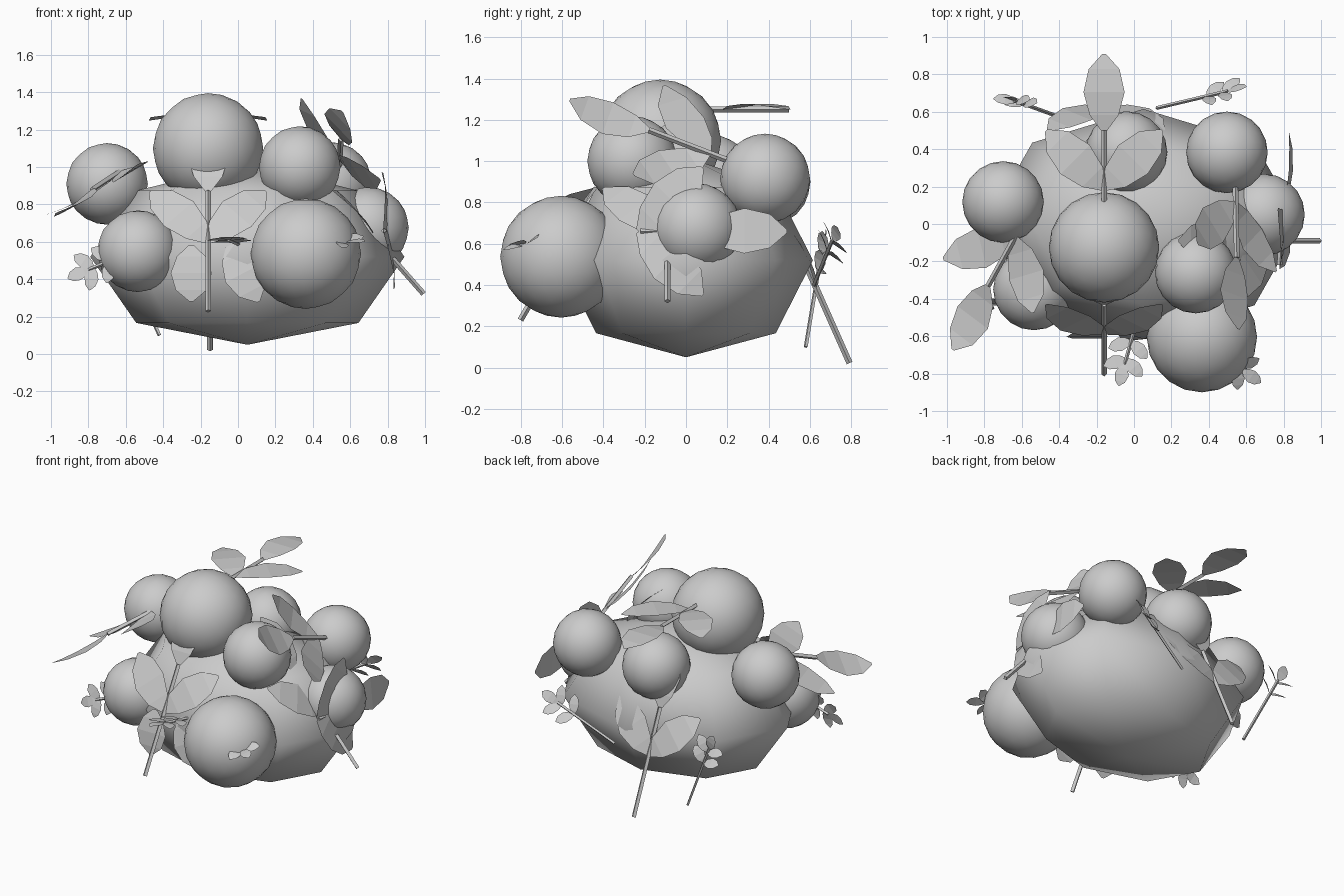
import bpy, bmesh
from math import sin, cos, pi
from mathutils import Vector as V

if "Cube" in bpy.data.objects:
    bpy.data.objects.remove(bpy.data.objects["Cube"])


def make(name, bm, smooth=False):
    me = bpy.data.meshes.new(name)
    bm.normal_update()
    bm.to_mesh(me)
    bm.free()
    for p in me.polygons:
        p.use_smooth = smooth
    ob = bpy.data.objects.new(name, me)
    bpy.context.collection.objects.link(ob)


# Foliage mound: eight-sided, four-ring flattened sphere
bm = bmesh.new()
bmesh.ops.create_uvsphere(bm, u_segments=8, v_segments=4, radius=1)
for v in bm.verts:
    x, y, z = v.co
    v.co = (.05 + .84 * x, .615 * y, max(.05, .52 + .5 * z))
make("foliage_mound", bm, True)


# Round blooms
def bloom(name, r, *pos):
    bm = bmesh.new()
    bmesh.ops.create_icosphere(bm, subdivisions=3, radius=r)
    bmesh.ops.translate(bm, verts=bm.verts, vec=pos)
    make(name, bm, True)


bloom("big_bloom_top", .295, -.16, -.125, 1.10)
bloom("big_bloom_front", .295, .363, -.605, .537)
bloom("bloom_left", .218, -.70, .118, .91)
bloom("bloom_front_left", .218, -.535, -.35, .55)
bloom("bloom_front_right", .218, .33, -.26, 1.0)
bloom("bloom_right", .218, .695, .05, .675)
bloom("bloom_back_right", .218, .497, .383, .915)
bloom("bloom_back", .218, -.04, .385, .90)


def leaf(bm, base, tip, width, nrm):
    """Pointed oval blade, gently arched along its length."""
    d = tip - base
    side = d.cross(nrm).normalized() * width / 2
    up = side.cross(d).normalized() * d.length * .06
    prev = None
    for t, w in ((0, .15), (.2, .7), (.5, 1), (.8, .75), (1, .08)):
        c = base + d * t + up * 4 * t * (1 - t)
        row = [bm.verts.new(c - side * w), bm.verts.new(c + side * w)]
        if prev:
            bm.faces.new((prev[0], prev[1], row[1], row[0]))
        prev = row


def stalk(bm, a, b, r):
    """Thin square stalk."""
    q = (b - a).to_track_quat('Z', 'Y')
    mat = q.to_matrix().to_4x4()
    mat.translation = (a + b) / 2
    bmesh.ops.create_cone(bm, cap_ends=True, segments=4, radius1=r, radius2=r,
                          depth=(b - a).length, matrix=mat)


# Large sprigs: three leaves on a stalk, set by hub, axis and sideways direction
def large_sprig(name, hub, axis, side, length):
    bm = bmesh.new()
    h, d, s = V(hub), V(axis).normalized(), V(side).normalized()
    n = s.cross(d)
    stalk(bm, h - d * length, h, .015)
    leaf(bm, h, h + d * .41, .22, n)
    for k in (-.31, .31):
        leaf(bm, h - d * .31, h + s * k, .22, n)
    make("large_sprig_" + name, bm)


large_sprig("back_top", (-.16, .5, 1.25), (0, 1, 0), (1, 0, 0), .6)
large_sprig("left", (-.78, -.33, .88), (-.46, -.83, -.3), (.78, -.47, .43), .5)
large_sprig("right_top", (.55, -.18, 1.15), (.02, -.94, .36), (.68, -.24, -.7), .6)
large_sprig("right_side", (.8, .08, .66), (.07, 1, 0), (.1, 0, -1), .3)
large_sprig("right_low", (.51, -.09, .87), (-.66, 0, .75), (0, 1, 0), .73)
large_sprig("front", (-.16, -.43, .87), (0, .5, .86), (1, 0, 0), .74)
large_sprig("back_low", (-.15, .5, .68), (0, -.4, .9), (-1, 0, 0), .72)

# Pair of loose leaves hanging at the front
bm = bmesh.new()
for k in (-1, 1):
    leaf(bm, V((-.15 + k * .1, -.56, .58)), V((-.07 + k * .18, -.61, .28)),
         .22, V((0, -1, .2)))
make("hanging_leaves", bm)


# Small sprigs: paired leaflets plus one at the tip
def small_sprig(name, a, b, n):
    bm = bmesh.new()
    a, b, n = V(a), V(b), V(n)
    d = (b - a).normalized()
    s = d.cross(n).normalized()
    stalk(bm, a, b, .01)
    leaf(bm, b, b + d * .12, .075, n)
    for back in (.03, .13):
        p = b - d * back
        for k in (-1, 1):
            leaf(bm, p, p + (d * .55 + s * k * .85) * .125, .075, n)
    make("small_sprig_" + name, bm)


small_sprig("back_left", (-.42, .58, .1), (-.64, .66, .58), (-.3, .6, .7))
small_sprig("back_right", (.12, .62, .4), (.5, .71, .62), (0, .8, .6))
small_sprig("front", (.02, -.5, .58), (-.05, -.75, .61), (0, .2, 1))
small_sprig("front_right", (.35, -.62, .6), (.58, -.78, .6), (.3, -.5, .8))
small_sprig("front_left", (-.68, -.42, .5), (-.8, -.43, .45), (0, -1, .3))
